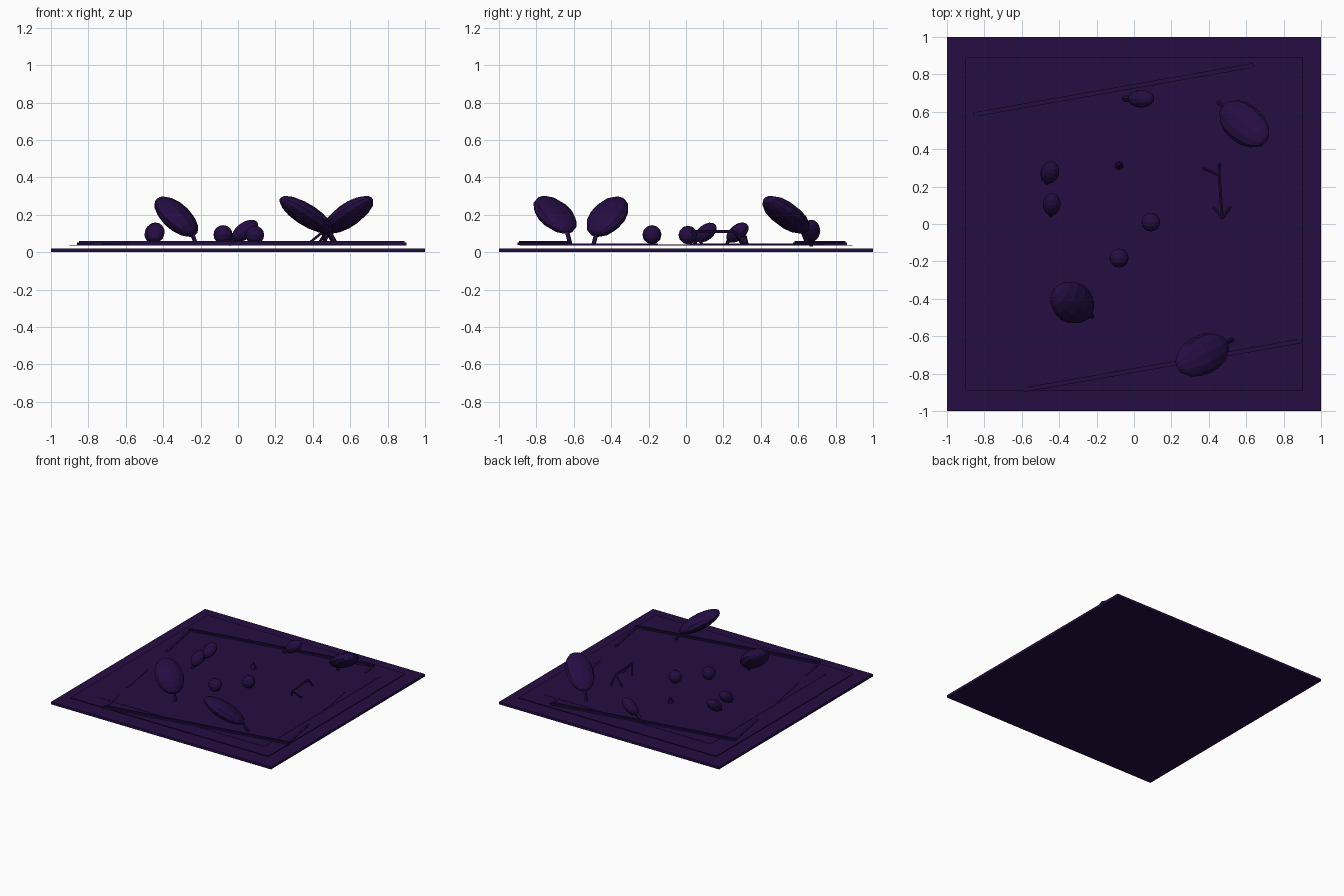
import bpy, bmesh
from math import radians, cos, sin
from mathutils import Vector, Matrix

if "Cube" in bpy.data.objects:
    bpy.data.objects.remove(bpy.data.objects["Cube"])

mat = bpy.data.materials.new("dark_purple")
mat.diffuse_color = (0.018, 0.004, 0.055, 1)
mat.use_nodes = True
mat.node_tree.nodes["Principled BSDF"].inputs["Base Color"].default_value = mat.diffuse_color


def finish(bm, name):
    me = bpy.data.meshes.new(name)
    bm.to_mesh(me)
    bm.free()
    ob = bpy.data.objects.new(name, me)
    bpy.context.collection.objects.link(ob)
    me.materials.append(mat)
    return ob


def box(name, center, size, turn=0):
    bm = bmesh.new()
    bmesh.ops.create_cube(bm, size=1, matrix=Matrix.Translation(center)
                          @ Matrix.Rotation(radians(turn), 4, 'Z')
                          @ Matrix.Diagonal((*size, 1)))
    return finish(bm, name)


def rod(name, a, b, r, sides=5, r2=None):
    a, b = Vector(a), Vector(b)
    d = b - a
    m = Matrix.Translation((a + b) / 2) @ d.to_track_quat('Z', 'Y').to_matrix().to_4x4()
    bm = bmesh.new()
    bmesh.ops.create_cone(bm, cap_ends=True, segments=sides, radius1=r,
                          radius2=r if r2 is None else r2, depth=d.length, matrix=m)
    return finish(bm, name)


def pod(name, center, radii, heading=0, lift=0, stem=0, stem_r=0.012):
    """Ellipsoid whose long axis points along heading, raised by lift, with a stem at its low end."""
    rot = Matrix.Rotation(radians(heading), 4, 'Z') @ Matrix.Rotation(radians(-lift), 4, 'Y')
    bm = bmesh.new()
    bmesh.ops.create_uvsphere(bm, u_segments=12, v_segments=8, radius=1,
                              matrix=Matrix.Translation(center) @ rot
                              @ Matrix.Diagonal((*radii, 1)) @ Matrix.Rotation(radians(90), 4, 'Y'))
    finish(bm, name)
    if stem:
        axis = rot.to_3x3() @ Vector((1, 0, 0))
        c = Vector(center)
        low = c - axis * (radii[0] * 0.9)
        foot = Vector((c.x - stem * cos(radians(heading)), c.y - stem * sin(radians(heading)), 0.04))
        rod(name + "_stem", foot, low, stem_r)


# ground plate, and the raised sheets above it
box("base_plate", (0, 0, 0.01), (2, 2, 0.02))
box("outer_sheet", (0, 0, 0.0375), (1.8, 1.78, 0.005))
box("inner_sheet", (0.02, -0.015, 0.039), (1.52, 1.51, 0.006))

# turned border: full rails front and back, broken rails at the sides
C, TURN = Vector((0.02, -0.02, 0)), 10
R = Matrix.Rotation(radians(TURN), 3, 'Z')


def border(name, x, y, z, sx, sy, sz):
    box(name, C + R @ Vector((x, y, z)), (sx, sy, sz), TURN)


for side, label in ((-1, "front"), (1, "back")):
    border(f"{label}_rail", 0, side * 0.748, 0.045, 1.52, 0.024, 0.015)
    border(f"{label}_rail_ridge", 0, side * 0.748, 0.054, 1.5, 0.012, 0.01)
for side, spans in ((-1, ((0.34, 0.76), (-0.36, 0.0), (-0.76, -0.52))),
                    (1, ((0.62, 0.76), (-0.09, 0.25), (-0.76, -0.38)))):
    for i, (lo, hi) in enumerate(spans):
        border(f"side_rail_{'left' if side < 0 else 'right'}_{i}",
               side * 0.75, (lo + hi) / 2, 0.042, 0.02, hi - lo, 0.008)

# large leaning pads on stems
pod("pad_front", (0.365, -0.70, 0.20), (0.175, 0.106, 0.055), 207, 31, 0.18)
pod("pad_back", (0.59, 0.535, 0.20), (0.175, 0.106, 0.055), -40, 31, 0.18)
pod("pad_left", (-0.33, -0.42, 0.19), (0.15, 0.11, 0.065), 145, 40, 0.13)

# small pods and round buds
pod("pod_left_a", (-0.45, 0.275, 0.105), (0.07, 0.05, 0.042), 72, 38, 0.06, 0.01)
pod("pod_left_b", (-0.44, 0.105, 0.105), (0.068, 0.048, 0.042), 85, 38, 0.06, 0.01)
pod("pod_back", (0.038, 0.67, 0.115), (0.08, 0.048, 0.045), 0, 35, 0.09, 0.015)
pod("bud_centre", (0.09, 0.01, 0.092), (0.05, 0.05, 0.05))
pod("bud_front", (-0.08, -0.182, 0.094), (0.051, 0.051, 0.051))
rod("sprout", (-0.08, 0.312, 0.038), (-0.08, 0.318, 0.09), 0.025, 6, 0.006)

# trestle: one beam on two pairs of legs
near, far = (0.472, 0.03, 0.11), (0.455, 0.26, 0.11)
rod("trestle_beam", near, far, 0.008)
for i, (top, foot) in enumerate(((near, (0.425, 0.09, 0.04)), (near, (0.515, 0.09, 0.04)),
                                 (far, (0.37, 0.30, 0.04)), (far, (0.458, 0.32, 0.04)))):
    rod(f"trestle_leg_{i}", foot, top, 0.007)
